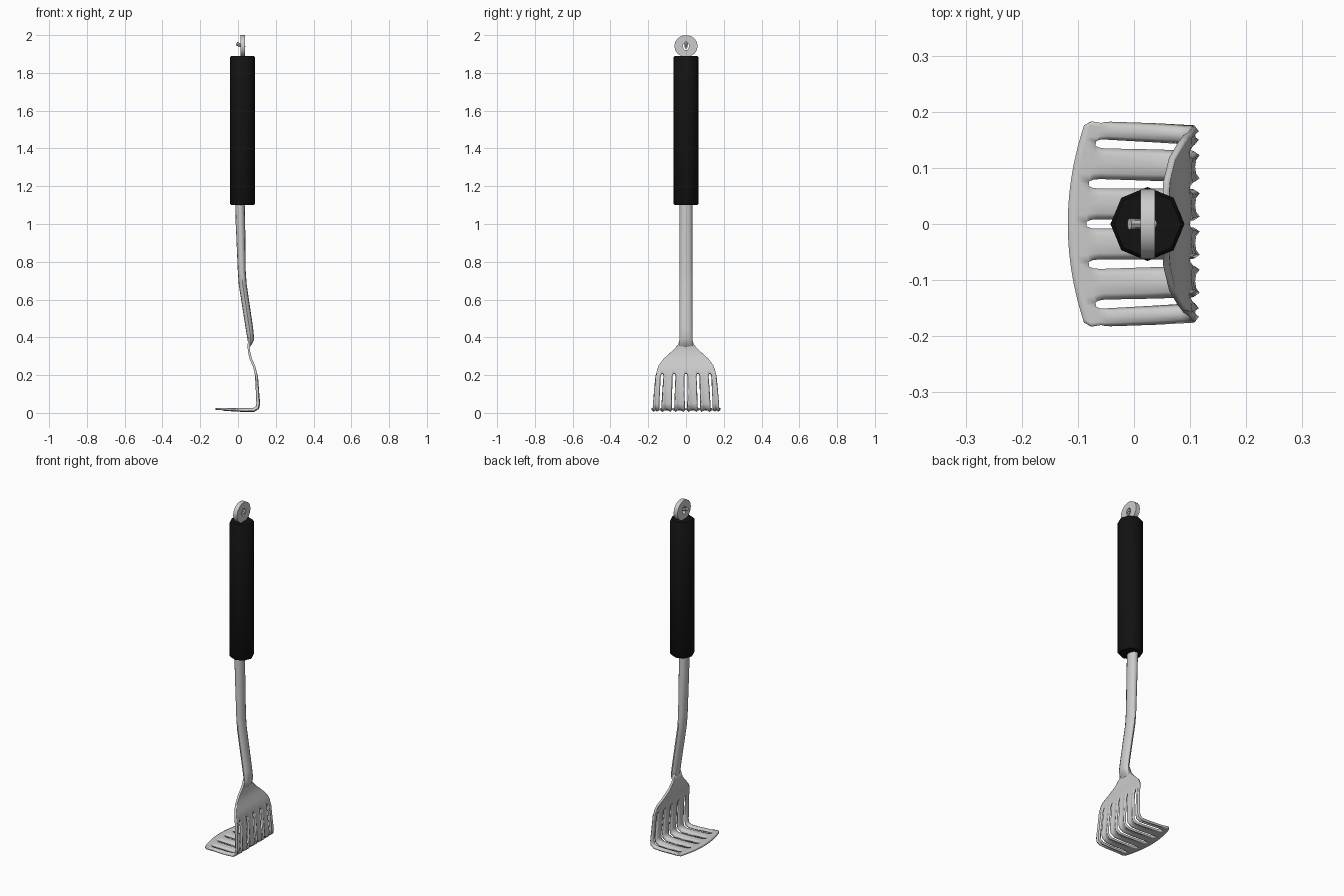
import bpy, bmesh
from math import sin, cos, pi, radians
from mathutils import Vector

if "Cube" in bpy.data.objects:
    bpy.data.objects.remove(bpy.data.objects["Cube"])


def finish(name, bm, angle=40, color=None):
    bmesh.ops.recalc_face_normals(bm, faces=bm.faces)
    me = bpy.data.meshes.new(name)
    bm.to_mesh(me)
    bm.free()
    ob = bpy.data.objects.new(name, me)
    bpy.context.collection.objects.link(ob)
    bpy.ops.object.select_all(action='DESELECT')
    bpy.context.view_layer.objects.active = ob
    ob.select_set(True)
    bpy.ops.object.shade_smooth_by_angle(angle=radians(angle))
    if color:
        mat = bpy.data.materials.new(name + "_material")
        mat.diffuse_color = color
        mat.use_nodes = True
        mat.node_tree.nodes["Principled BSDF"].inputs["Base Color"].default_value = mat.diffuse_color
        me.materials.append(mat)
    return ob


def loft(bm, sections, sides):
    """Closed tube through elliptical sections (x, z, rx, ry)."""
    rings = [[bm.verts.new((x + rx * cos(2 * pi * i / sides), ry * sin(2 * pi * i / sides), z))
              for i in range(sides)] for x, z, rx, ry in sections]
    for a, b in zip(rings, rings[1:]):
        for i in range(sides):
            j = (i + 1) % sides
            bm.faces.new((a[i], a[j], b[j], b[i]))
    bm.faces.new(rings[0])
    bm.faces.new(rings[-1])


# Grip: eight-sided black sleeve with softened ends
bm = bmesh.new()
loft(bm, [(0.024, 1.10, 0.060, 0.060), (0.024, 1.108, 0.066, 0.066),
          (0.024, 1.882, 0.066, 0.066), (0.024, 1.89, 0.060, 0.060)], 8)
finish("grip", bm, 50, (0.006, 0.006, 0.006, 1))

# Shaft: bent bar that flattens into the head
bm = bmesh.new()
loft(bm, [(0.010, 1.13, 0.025, 0.034), (0.013, 1.0, 0.025, 0.034), (0.020, 0.75, 0.021, 0.034),
          (0.025, 0.68, 0.021, 0.034), (0.060, 0.45, 0.020, 0.034), (0.068, 0.39, 0.018, 0.035),
          (0.064, 0.365, 0.010, 0.036), (0.058, 0.35, 0.005, 0.038)], 12)
finish("shaft", bm, 45)

# Hanging loop: upright disc with a hole
bm = bmesh.new()
N = 16
loops = []
for x, ry, rz in ((0.012, 0.062, 0.058), (0.037, 0.062, 0.058), (0.037, 0.016, 0.022), (0.012, 0.016, 0.022)):
    loops.append([bm.verts.new((x, ry * cos(2 * pi * i / N), 1.942 + rz * sin(2 * pi * i / N)))
                  for i in range(N)])
for k in range(4):
    a, b = loops[k], loops[(k + 1) % 4]
    for i in range(N):
        j = (i + 1) % N
        bm.faces.new((a[i], a[j], b[j], b[i]))
finish("hanging_loop", bm)

# Loop pin: short slanted peg through the hole
bm = bmesh.new()
p, q = Vector((-0.008, 0, 1.955)), Vector((0.038, 0, 1.935))
bmesh.ops.create_cone(bm, cap_ends=True, segments=8, radius1=0.010, radius2=0.007, depth=(q - p).length)
rot = (q - p).to_track_quat('Z', 'Y').to_matrix()
for v in bm.verts:
    v.co = rot @ v.co + (p + q) / 2
finish("loop_pin", bm)

# Head: one slotted sheet; rows are (x, z, half width, slot opening, tine lip depth)
rows = [(0.060, 0.400, 0.030, 0, 0), (0.057, 0.360, 0.042, 0, 0), (0.058, 0.325, 0.075, 0, 0),
        (0.068, 0.285, 0.118, 0, 0), (0.084, 0.250, 0.145, 0, 0), (0.091, 0.225, 0.154, 0, 0),
        (0.094, 0.208, 0.157, 0.25, 0), (0.096, 0.195, 0.159, 1, 0.004),
        (0.100, 0.120, 0.165, 1, 0.006), (0.103, 0.050, 0.170, 1, 0.009),
        (0.099, 0.031, 0.171, 1, 0.011), (0.083, 0.021, 0.172, 1, 0.011),
        (0.030, 0.019, 0.175, 1, 0.009), (-0.065, 0.020, 0.179, 1, 0.004),
        (-0.078, 0.020, 0.180, 0.7, 0.002), (-0.085, 0.020, 0.180, 0.2, 0),
        (-0.105, 0.021, 0.183, 0, 0), (-0.118, 0.021, 0.176, 0, 0)]
centres = [-0.80, -0.40, 0, 0.40, 0.80]
bm = bmesh.new()
grid = []
for r, (x, z, w, opening, lip) in enumerate(rows):
    a, b = rows[max(r - 1, 0)], rows[min(r + 1, len(rows) - 1)]
    tangent = Vector((b[0] - a[0], 0, b[1] - a[1])).normalized()
    out = Vector((-tangent.z, 0, tangent.x))          # outer side of the bend
    half = 0.058 * (0.25 + 0.75 * opening)
    lefts = [-1] + [c + half for c in centres]
    rights = [c - half for c in centres] + [1]
    line = []
    for l, rt in zip(lefts, rights):
        for f, edge in ((0, 1), (0.2, 0.25), (0.5, 0), (0.8, 0.25), (1, 1)):
            y = (l + (rt - l) * f) * w
            co = Vector((x, y, z)) + out * lip * edge
            if x < 0.09 and z < 0.03:                  # bowed front edge
                co.x += 0.032 * (y / 0.185) ** 2 * (0.09 - x) / 0.208
            line.append(bm.verts.new(co))
    grid.append(line)
for r in range(len(rows) - 1):
    in_slot = rows[r][3] > 0 and rows[r + 1][3] > 0
    for c in range(len(grid[0]) - 1):
        if in_slot and c % 5 == 4:
            continue
        bm.faces.new((grid[r][c], grid[r][c + 1], grid[r + 1][c + 1], grid[r + 1][c]))
head = finish("masher_head", bm, 50)
mod = head.modifiers.new("thickness", 'SOLIDIFY')
mod.thickness = 0.012
mod.offset = 0
